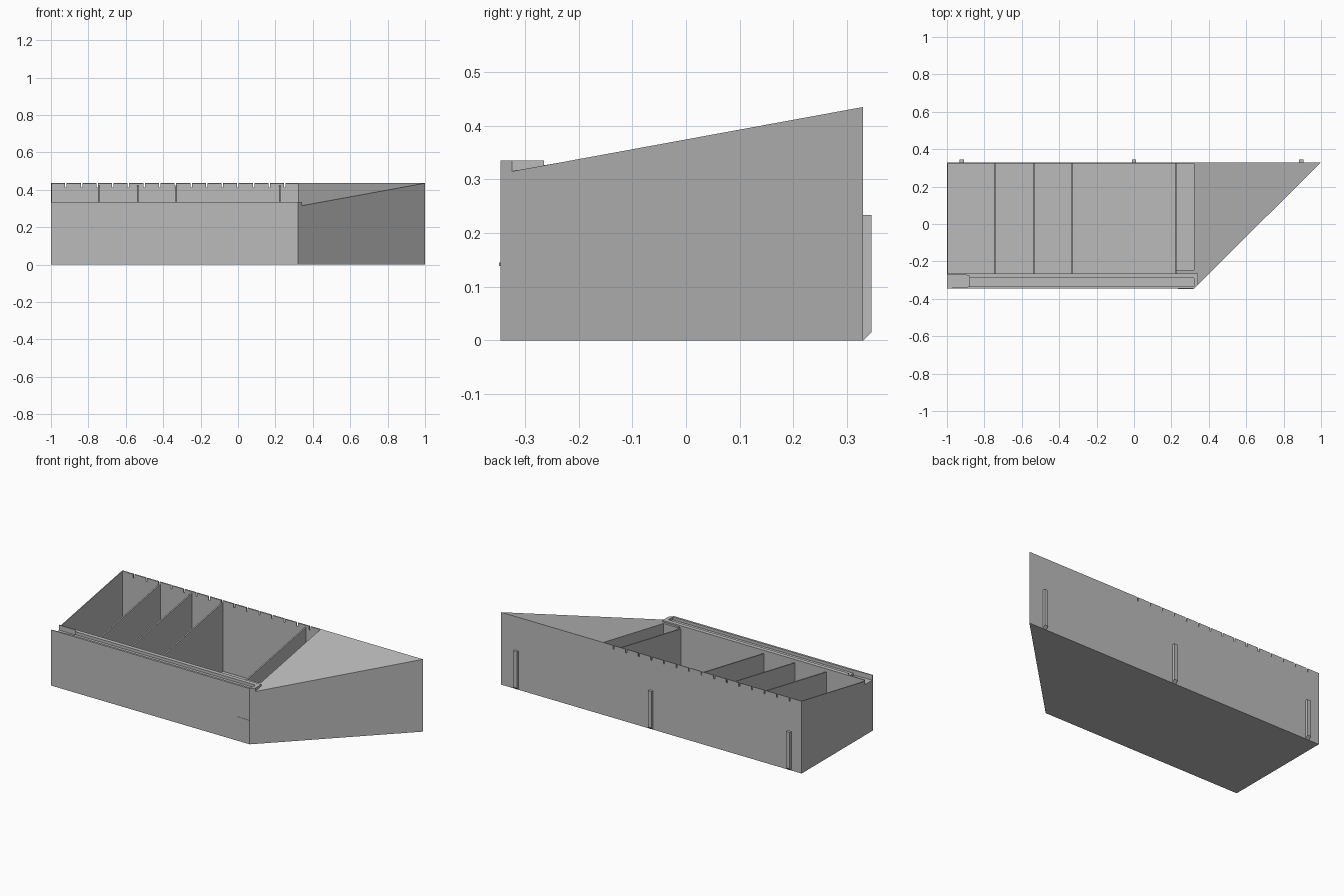
import bpy
import bmesh
from mathutils import Vector

old = bpy.data.objects.get("Cube")
if old:
    bpy.data.objects.remove(old, do_unlink=True)

grey = bpy.data.materials.new("plain_grey")
grey.use_nodes = True
grey.diffuse_color = (0.5, 0.5, 0.5, 1)
grey.node_tree.nodes["Principled BSDF"].inputs["Base Color"].default_value = (0.5, 0.5, 0.5, 1)

BACK, FRONT, LIP = 0.33, -0.346, -0.265


def slope(y):
    """Height of the slanted rim at depth y."""
    return 0.435 + (y - BACK) * 0.12 / 0.655


def prism(name, profile, start, end, axis="X", bevel_plane=False):
    """Extrude a (y, z) profile along x, or an (x, y) outline along z."""
    bm = bmesh.new()
    place = (lambda p, t: (t, p[0], p[1])) if axis == "X" else (lambda p, t: (p[0], p[1], t))
    rings = [[bm.verts.new(place(p, t)) for p in profile] for t in (start, end)]
    bm.faces.new(rings[0])
    bm.faces.new(rings[1])
    n = len(profile)
    for i in range(n):
        j = (i + 1) % n
        bm.faces.new((rings[0][i], rings[0][j], rings[1][j], rings[1][i]))
    if bevel_plane:
        # slanted end of the body
        corner, tip = Vector((0.32, FRONT, 0)), Vector((1, BACK, 0))
        d = tip - corner
        geom = bm.verts[:] + bm.edges[:] + bm.faces[:]
        bmesh.ops.bisect_plane(bm, geom=geom, plane_co=corner, plane_no=(-d.y, d.x, 0),
                               clear_inner=True)
        bmesh.ops.holes_fill(bm, edges=[e for e in bm.edges if e.is_boundary])
    bmesh.ops.recalc_face_normals(bm, faces=bm.faces[:])
    mesh = bpy.data.meshes.new(name)
    bm.to_mesh(mesh)
    bm.free()
    mesh.materials.append(grey)
    obj = bpy.data.objects.new(name, mesh)
    bpy.context.collection.objects.link(obj)
    return obj


def rect(a0, a1, b0, b1):
    return [(a0, b0), (a1, b0), (a1, b1), (a0, b1)]


def combine(target, tool, operation):
    mod = target.modifiers.new(tool.name, "BOOLEAN")
    mod.operation, mod.solver, mod.object = operation, "EXACT", tool
    bpy.context.view_layer.objects.active = target
    bpy.ops.object.modifier_apply(modifier=mod.name)
    bpy.data.objects.remove(tool, do_unlink=True)


# Wedge-ended body with a slanted top and a flat front ledge
body = prism("bin_body", [(FRONT, 0), (BACK, 0), (BACK, slope(BACK)), (-0.325, slope(-0.325)),
                          (-0.325, 0.3), (FRONT, 0.3)], -1, 1.1, bevel_plane=True)
ledge = prism("ledge", rect(FRONT, LIP, 0.29, 0.335), -1, 0.342, bevel_plane=True)
combine(body, ledge, "UNION")

# Open compartment
combine(body, prism("cavity", rect(LIP, BACK - 0.006, 0.01, 0.6), -0.994, 0.32), "DIFFERENCE")

# Channel along the ledge, with a flared open end
combine(body, prism("channel", rect(-0.885, 0.32, -0.333, -0.29), 0.318, 0.4, "Z"), "DIFFERENCE")
combine(body, prism("flare", [(-1.1, -0.342), (-0.99, -0.342), (-0.88, -0.335), (-0.88, -0.278),
                              (-0.9, -0.272), (-1.1, -0.269)], 0.305, 0.4, "Z"), "DIFFERENCE")

# Row of small slots in the back rim
for i in range(15):
    x = -0.92 + i * 0.0836
    slot = prism("slot", rect(BACK - 0.03, BACK + 0.03, 0.413, 0.5), x - 0.004, x + 0.004)
    combine(body, slot, "DIFFERENCE")

# Dividers, slightly below the rim
for i, x in enumerate((-0.745, -0.537, -0.33, 0.223)):
    y0, y1 = LIP - 0.002, BACK - 0.004
    prism(f"divider_{i + 1}", [(y0, 0.005), (y1, 0.005), (y1, slope(y1) - 0.01),
                               (y0, slope(y0) - 0.01)], x - 0.004, x + 0.004)

# Front block of the narrow end compartment
prism("end_block", [(LIP - 0.002, 0.005), (-0.245, 0.005), (-0.245, slope(-0.245)),
                    (LIP - 0.002, slope(LIP))], 0.225, 0.322)

# Rear mounting ribs with chamfered feet
for i, x in enumerate((-0.92, 0, 0.895)):
    prism(f"rear_rib_{i + 1}", [(BACK - 0.002, 0), (BACK, 0), (0.346, 0.016), (0.346, 0.234),
                                (BACK - 0.002, 0.234)], x - 0.012, x + 0.012)

# Thin strip on the front face
prism("front_strip", rect(FRONT - 0.002, FRONT + 0.002, 0.139, 0.145), 0.235, 0.318)
